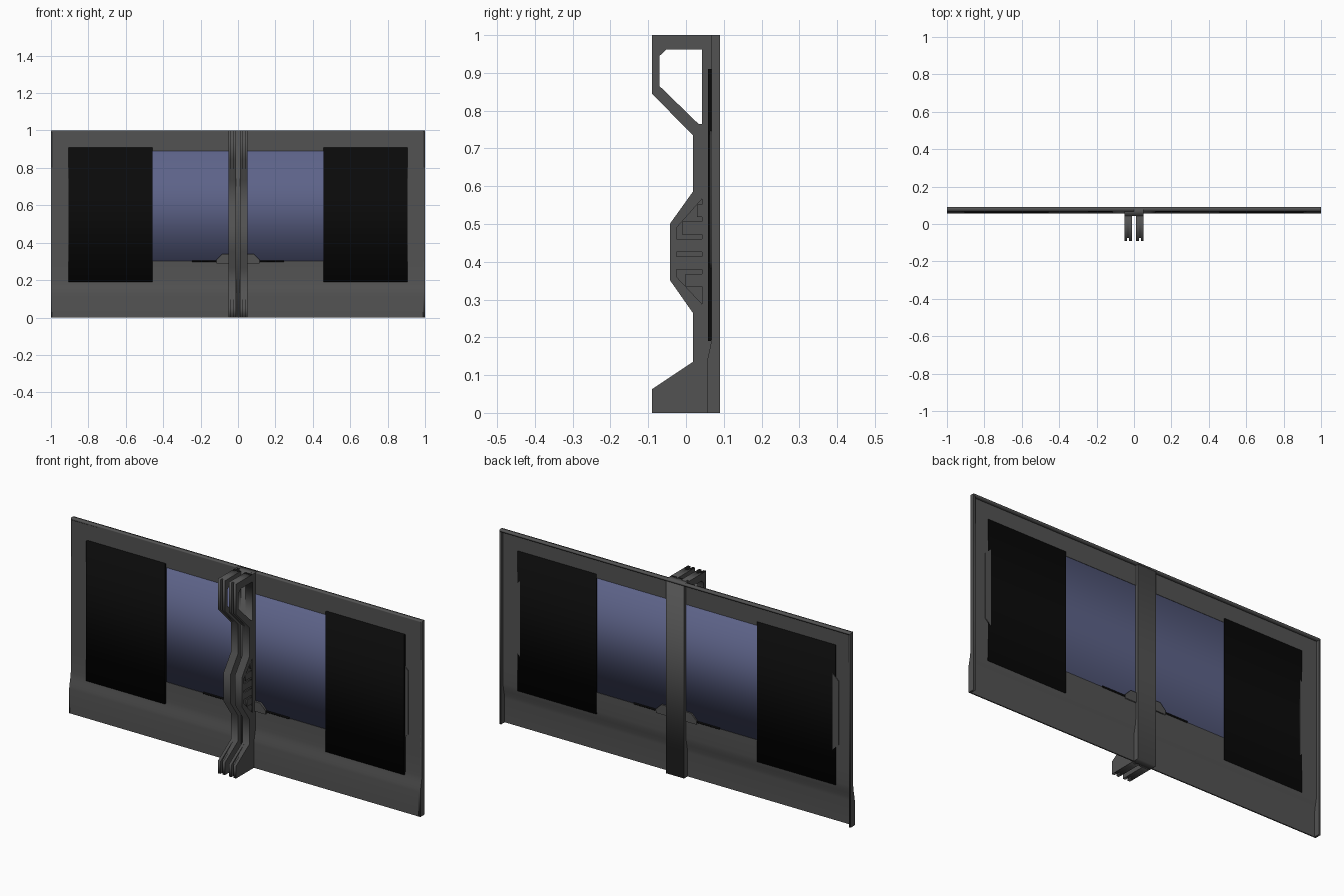
import bpy, bmesh
from math import radians

cube = bpy.data.objects.get("Cube")
if cube:
    bpy.data.objects.remove(cube)


def material(name, rgb):
    m = bpy.data.materials.new(name)
    m.use_nodes = True
    m.diffuse_color = (*rgb, 1)
    m.node_tree.nodes["Principled BSDF"].inputs["Base Color"].default_value = (*rgb, 1)
    return m


grey = material("dark_grey_metal", (0.085, 0.085, 0.085))
black = material("black_shutter", (0.003, 0.003, 0.003))
glass = material("blue_glass", (0.11, 0.125, 0.25))


def prism(name, loops, a, b, mat, axis="x"):
    """Fill outlines (later loops are holes) and extrude from a to b.
    Outlines are (y, z) for axis x, and (x, z) for axis y."""
    cu = bpy.data.curves.new(name, "CURVE")
    cu.dimensions = "2D"
    cu.fill_mode = "BOTH"
    cu.extrude = (b - a) / 2
    for pts in loops:
        sp = cu.splines.new("POLY")
        sp.points.add(len(pts) - 1)
        sp.use_cyclic_u = True
        for p, (u, v) in zip(sp.points, pts):
            p.co = (u, v, 0, 1)
    tmp = bpy.data.objects.new(name + "_outline", cu)
    bpy.context.collection.objects.link(tmp)
    dg = bpy.context.evaluated_depsgraph_get()
    me = bpy.data.meshes.new_from_object(tmp.evaluated_get(dg))
    bpy.data.objects.remove(tmp)
    bm = bmesh.new()
    bm.from_mesh(me)
    bmesh.ops.remove_doubles(bm, verts=bm.verts, dist=1e-5)
    bmesh.ops.recalc_face_normals(bm, faces=bm.faces)
    bm.to_mesh(me)
    bm.free()
    me.name = name
    me.materials.clear()
    me.materials.append(mat)
    ob = bpy.data.objects.new(name, me)
    bpy.context.collection.objects.link(ob)
    mid = (a + b) / 2
    if axis == "x":
        ob.rotation_euler = (radians(90), 0, radians(90))
        ob.location.x = mid
    else:
        ob.rotation_euler.x = radians(90)
        ob.location.y = mid
    return ob


def rect(u0, u1, v0, v1):
    return [(u0, v0), (u1, v0), (u1, v1), (u0, v1)]


def box(name, x, y, z, mat):
    return prism(name, [rect(*y, *z)], *x, mat)


def both(x0, x1):
    return (("left", x0, x1), ("right", -x1, -x0))


# Panel skin: flared skirt below, window frame above
FRONT, SKIN, BACK = 0.068, 0.074, 0.09
flare = [(0.055, 0), (0.055, 0.125), (0.057, 0.142), (0.062, 0.165),
         (0.066, 0.185), (FRONT, 0.205)]
t = SKIN - FRONT
skirt_back = [(y + t, z) for y, z in reversed(flare)]
skirt = prism("lower_skirt", [flare + [(FRONT, 0.3), (SKIN, 0.3)] + skirt_back],
              -0.995, 0.995, grey)
bpy.ops.object.select_all(action="DESELECT")
skirt.select_set(True)
bpy.context.view_layer.objects.active = skirt
bpy.ops.object.shade_smooth_by_angle(angle=radians(30))
prism("window_frame", [rect(-0.995, 0.995, 0.3, 0.995), rect(-0.88, 0.88, 0.301, 0.89)],
      FRONT, SKIN, grey, "y")
box("window_glass", (-0.47, 0.47), (0.0695, 0.0725), (0.295, 0.895), glass)

# Rim standing out at the back along the top and both ends
box("top_rim", (-1, 1), (FRONT, BACK), (0.99, 1), grey)
for side, a, b in both(0.99, 1):
    prism(side + "_end_rim", [flare + [(FRONT, 1), (BACK, 1), (BACK, 0)]], a, b, grey)

# Black shutters, with a chamfered catch at their outer edges
for side, a, b in both(0.457, 0.905):
    box(side + "_shutter", (a, b), (0.058, 0.077), (0.19, 0.91), black)
for side, s in (("left", 1), ("right", -1)):
    catch = [(0.89, 0.37), (0.922, 0.40), (0.922, 0.73), (0.89, 0.76)]
    prism(side + "_shutter_catch", [[(s * x, z) for x, z in catch]], 0.064, 0.078, grey, "y")

# Raised sill piece and narrow slots
prism("sill_block", [[(-0.115, 0.29), (0.115, 0.29), (0.115, 0.31), (0.085, 0.34),
                      (-0.085, 0.34), (-0.115, 0.31)]], 0.058, 0.08, grey, "y")
for side, a, b in both(0.11, 0.245):
    box(side + "_sill_slot", (a, b), (0.065, 0.076), (0.298, 0.306), black)

# Central post: back plate plus two ribs made of side-by-side slices
post_x = 0.052
box("post_back_plate", (-post_x, post_x), (0.043, BACK), (0, 1), grey)
outline = [(-0.09, 0), (-0.09, 0.063), (0.018, 0.135), (0.018, 0.265),
           (-0.043, 0.352), (-0.043, 0.5), (0.018, 0.585), (0.018, 0.735),
           (-0.09, 0.845), (-0.09, 1), (0.06, 1), (0.06, 0)]
groove = [(max(y, -0.075), z) for y, z in outline]
top_hole = [(-0.07, 0.865), (-0.07, 0.945), (-0.052, 0.962), (0.042, 0.962),
            (0.042, 0.765), (0.033, 0.765)]
pocket = [(0.05, 0.28), (-0.025, 0.36), (-0.025, 0.49), (0.05, 0.575)]
slices = [("inner", 0.012, 0.026, [outline, top_hole]),
          ("grooved", 0.026, 0.037, [groove, top_hole]),
          ("outer", 0.037, 0.046, [outline, top_hole]),
          ("pocketed", 0.046, post_x, [outline, top_hole, pocket])]
for part, x0, x1, loops in slices:
    for side, a, b in both(x0, x1):
        prism(f"{side}_rib_{part}_slice", loops, a, b, grey)

# Slats inside the side pockets
for i in range(6):
    z0 = 0.288 + i * 0.046
    z1 = z0 + 0.034
    start = max(-0.025, 0.05 - (z0 - 0.28) * 0.94, 0.05 - (0.575 - z1) * 0.88)
    for side, a, b in both(0.045, 0.0505):
        box(f"{side}_slat_{i + 1}", (a, b), (start, 0.05), (z0, z1), grey)
